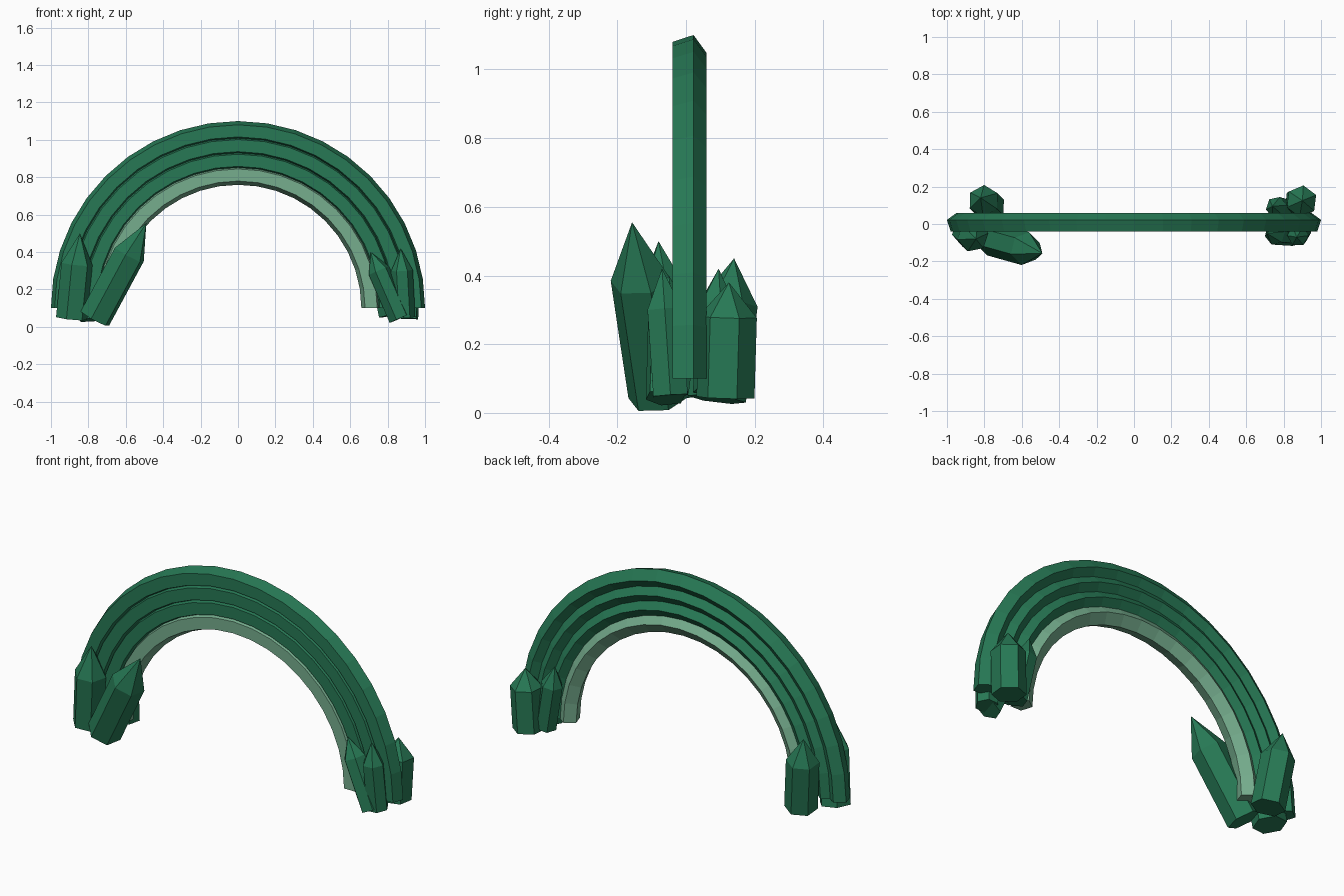
import bpy, bmesh
from math import pi, sin, cos
from mathutils import Vector

if "Cube" in bpy.data.objects:
    bpy.data.objects.remove(bpy.data.objects["Cube"])


def material(name, rgb):
    m = bpy.data.materials.new(name)
    m.use_nodes = True
    m.diffuse_color = (*rgb, 1)
    m.node_tree.nodes["Principled BSDF"].inputs["Base Color"].default_value = (*rgb, 1)
    return m


dark_green = material("dark_green", (0.02, 0.19, 0.09))
pale_green = material("pale_green", (0.18, 0.42, 0.27))


def finish(name, bm, mat):
    bmesh.ops.recalc_face_normals(bm, faces=bm.faces)
    mesh = bpy.data.meshes.new(name)
    bm.to_mesh(mesh)
    bm.free()
    mesh.materials.append(mat)
    obj = bpy.data.objects.new(name, mesh)
    bpy.context.collection.objects.link(obj)


def bridge(bm, a, b):
    for i in range(len(a)):
        j = (i + 1) % len(a)
        bm.faces.new((a[i], a[j], b[j], b[i]))


# Half-ring band with a pentagonal section, flat towards the front
def arch_band(name, radius, mat, steps=20, size=0.055):
    bm = bmesh.new()
    rings = []
    for s in range(steps + 1):
        t = pi * s / steps
        ring = []
        for k in range(5):
            a = 2 * pi * k / 5
            r = radius + size * sin(a)
            ring.append(bm.verts.new((r * cos(t), 0.005 + size * cos(a), 0.1 + r * sin(t))))
        rings.append(ring)
    for a, b in zip(rings, rings[1:]):
        bridge(bm, a, b)
    bm.faces.new(rings[0])
    bm.faces.new(rings[-1])
    finish(name, bm, mat)


# Six-sided prism with a pointed tip, leaning from base to tip
def crystal(name, base, tip, radius, shoulder=0.68, turn=0.0):
    base, tip = Vector(base), Vector(tip)
    axis = tip - base
    rot = Vector((0, 0, 1)).rotation_difference(axis)
    bm = bmesh.new()
    rings = []
    for f in (0, shoulder):
        ring = []
        for k in range(6):
            a = turn + pi * k / 3
            offset = rot @ Vector((radius * cos(a), radius * sin(a), 0))
            ring.append(bm.verts.new(base + axis * f + offset))
        rings.append(ring)
    bridge(bm, *rings)
    bm.faces.new(rings[0])
    apex = bm.verts.new(tip)
    for i in range(6):
        bm.faces.new((rings[1][i], rings[1][(i + 1) % 6], apex))
    finish(name, bm, dark_green)


# Four nested bands, the innermost pale
for i, name in enumerate(("outer_band", "second_band", "third_band", "inner_band")):
    arch_band(name, 0.948 - 0.0787 * i, pale_green if i == 3 else dark_green)

# Crystals around the foot on the -x side
crystal("right_large_crystal", (-0.765, -0.08, 0.045), (-0.49, -0.157, 0.555), 0.09, 0.67, 0.3)
crystal("right_outer_crystal", (-0.89, -0.04, 0.045), (-0.845, -0.08, 0.5), 0.085, 0.64, 0.2)
crystal("right_back_crystal", (-0.77, 0.09, 0.04), (-0.82, 0.14, 0.45), 0.085, 0.68, 0.5)

# Crystals around the foot on the +x side
crystal("left_front_crystal", (0.865, -0.06, 0.045), (0.71, -0.05, 0.4), 0.06, 0.72, 0.2)
crystal("left_middle_crystal", (0.89, -0.045, 0.05), (0.87, -0.07, 0.42), 0.058, 0.68)
crystal("left_back_crystal", (0.885, 0.115, 0.045), (0.9, 0.125, 0.38), 0.085, 0.7, 0.4)
crystal("left_inner_crystal", (0.81, 0.075, 0.06), (0.74, 0.095, 0.42), 0.058, 0.7, 0.2)
